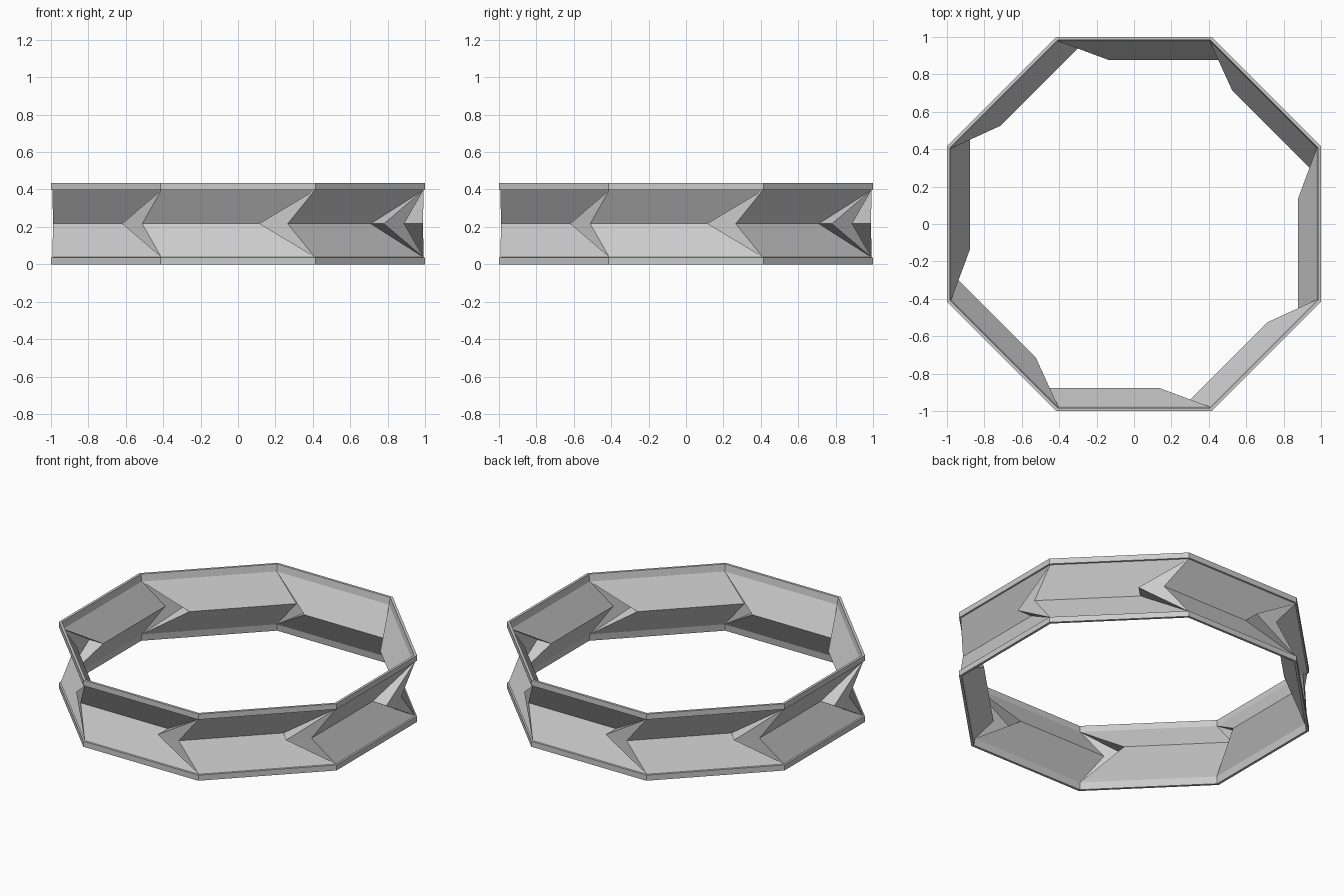
import bpy, bmesh, math
from mathutils import Matrix, Vector

if "Cube" in bpy.data.objects:
    bpy.data.objects.remove(bpy.data.objects["Cube"])

SIDES = 8
STEP = 2 * math.pi / SIDES
HEIGHT = 0.434
MID = HEIGHT / 2
TAN = math.tan(STEP / 2)

grey = bpy.data.materials.new("light grey")
grey.diffuse_color = (0.6, 0.6, 0.6, 1)
grey.use_nodes = True
grey.node_tree.nodes["Principled BSDF"].inputs["Base Color"].default_value = grey.diffuse_color

bm = bmesh.new()


def add_face(points, side, sign):
    """Add one face, turned to its side of the octagon and mirrored in height."""
    turn = Matrix.Rotation(side * STEP, 3, 'Z')
    verts = []
    for x, y, h in points:
        v = turn @ Vector((x, y, 0))
        v.z = MID + sign * h
        verts.append(bm.verts.new(v))
    bm.faces.new(verts)


def corners(apothem, h):
    return (-apothem * TAN, -apothem, h), (apothem * TAN, -apothem, h)


def sheet(side, sign, rings, crease, tuck, chevron, wall_x):
    """One skin of a side: rim band, sloped panel, tucked wall and flat flap."""
    loops = [corners(a, h) for a, h in rings]
    for (a, b), (c, d) in zip(loops, loops[1:]):
        add_face((a, b, d, c), side, sign)
    left, right = loops[-1]
    # the crease runs into the plane of the neighbouring flap
    start = Vector((-(chevron * math.sqrt(2) - crease), -crease, 0))
    end = (tuck, -crease, 0)
    tip = (wall_x, -chevron, 0)
    after = Matrix.Rotation(STEP, 3, 'Z') @ start
    add_face((left, right, end, start), side, sign)   # sloped panel
    add_face((right, tip, end), side, sign)           # tucked wall
    add_face((right, after, tip), side, sign)         # flat flap


OUTER = [(1.0, MID), (1.0, 0.181), (0.991, 0.179)]
INNER = [(0.984, MID), (0.977, 0.172)]
for side in range(SIDES):
    for sign in (1, -1):
        sheet(side, sign, OUTER, 0.888, 0.116, 0.990, 0.113)
        sheet(side, sign, INNER, 0.877, 0.136, 0.977, 0.135)
        # flat edge of the rim, joining both skins
        (a, b), (c, d) = corners(1.0, MID), corners(0.984, MID)
        add_face((a, b, d, c), side, sign)

bmesh.ops.remove_doubles(bm, verts=bm.verts, dist=0.0005)
bmesh.ops.recalc_face_normals(bm, faces=bm.faces)

mesh = bpy.data.meshes.new("folded_ring")
bm.to_mesh(mesh)
bm.free()
mesh.materials.append(grey)
ring = bpy.data.objects.new("folded_ring", mesh)
bpy.context.collection.objects.link(ring)
